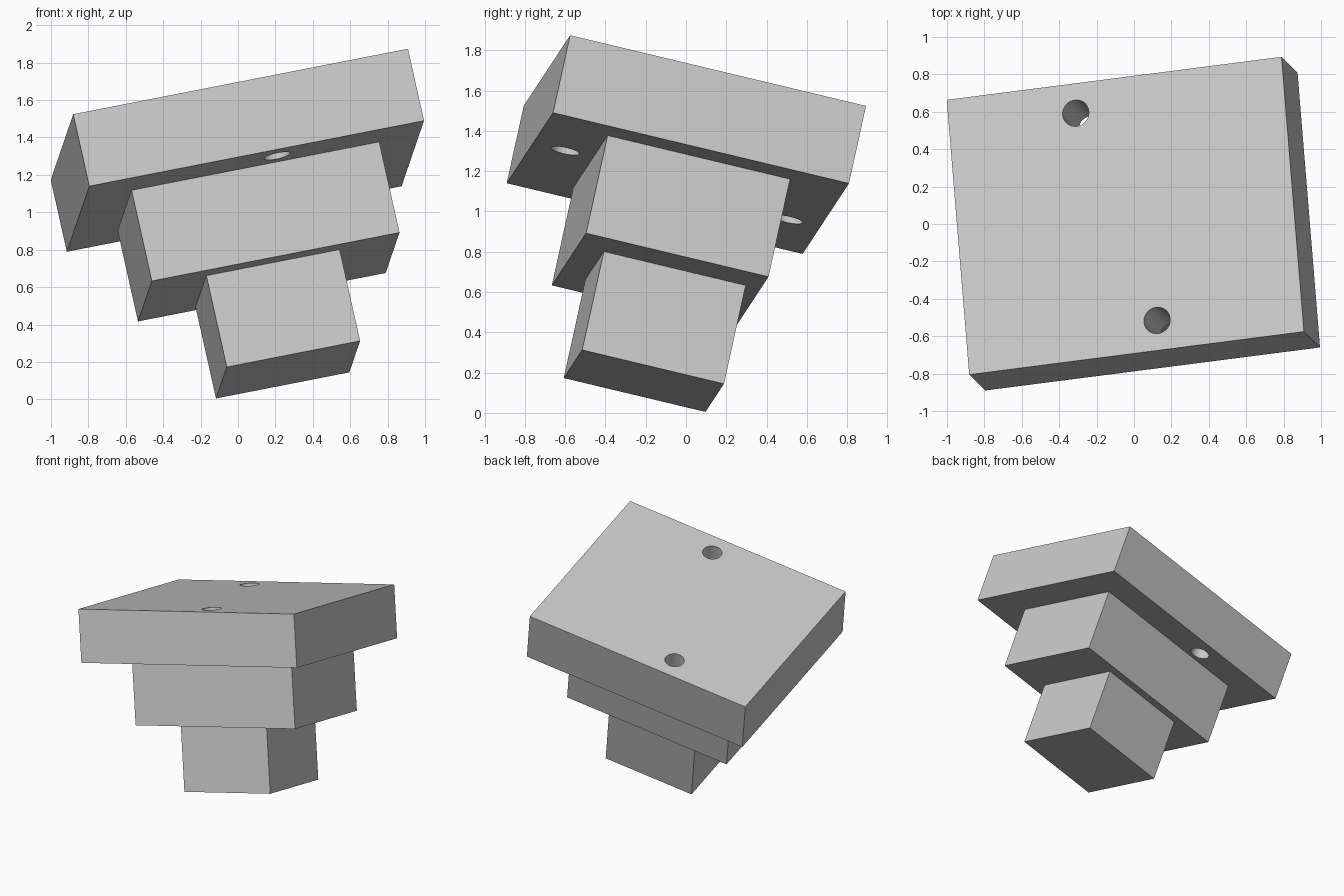
import bpy
from math import radians
from mathutils import Matrix, Vector

if "Cube" in bpy.data.objects:
    bpy.data.objects.remove(bpy.data.objects["Cube"], do_unlink=True)

# Tilted frame: width, depth and height axes from the slab's lower front right corner
u = Vector((1.79, 0.23, 0.35)).normalized()
w = Vector((-0.085, 0.085, 0.385))
w = (w - u * w.dot(u)).normalized()
v = w.cross(u)
frame = Matrix.Translation((-0.795, -0.89, 1.14)) @ Matrix((u, v, w)).transposed().to_4x4()

grey = bpy.data.materials.new("light grey")
grey.use_nodes = True
grey.diffuse_color = (0.58, 0.58, 0.58, 1)
grey.node_tree.nodes["Principled BSDF"].inputs["Base Color"].default_value = grey.diffuse_color


def block(name, low, high):
    """Box between two corners, given in the tilted frame."""
    low, high = Vector(low), Vector(high)
    bpy.ops.mesh.primitive_cube_add(size=1)
    ob = bpy.context.object
    ob.name = name
    ob.data.transform(Matrix.Translation((low + high) / 2) @ Matrix.Diagonal((*(high - low), 1)))
    ob.matrix_world = frame
    ob.data.materials.append(grey)
    return ob


def drill(target, x, y, radius=0.072):
    """Cut a round through hole along the block's height."""
    bpy.ops.mesh.primitive_cylinder_add(vertices=48, radius=radius, depth=1)
    cutter = bpy.context.object
    cutter.name = "hole_cutter"
    cutter.hide_render = True
    cutter.data.transform(Matrix.Translation((x, y, 0.2)))
    cutter.matrix_world = frame
    cutter.data.materials.append(grey)
    mod = target.modifiers.new("hole", "BOOLEAN")
    mod.operation = "DIFFERENCE"
    mod.solver = "EXACT"
    mod.object = cutter
    bpy.ops.object.select_all(action="DESELECT")
    target.select_set(True)
    bpy.context.view_layer.objects.active = target
    bpy.ops.object.modifier_apply(modifier=mod.name)
    bpy.data.objects.remove(cutter, do_unlink=True)


# Three stacked blocks, stepping in downwards
slab = block("top_slab", (0, 0, 0), (1.838, 1.515, 0.403))
block("middle_block", (0.257, 0.308, -0.508), (1.617, 1.242, 0))
block("lower_block", (0.567, 0.44, -1.02), (1.299, 1.166, -0.508))

# Two through holes in the slab, in front of and behind the middle block
for x, y in ((1.045, 0.164), (0.695, 1.352)):
    drill(slab, x, y)
bpy.ops.object.shade_smooth_by_angle(angle=radians(30))
